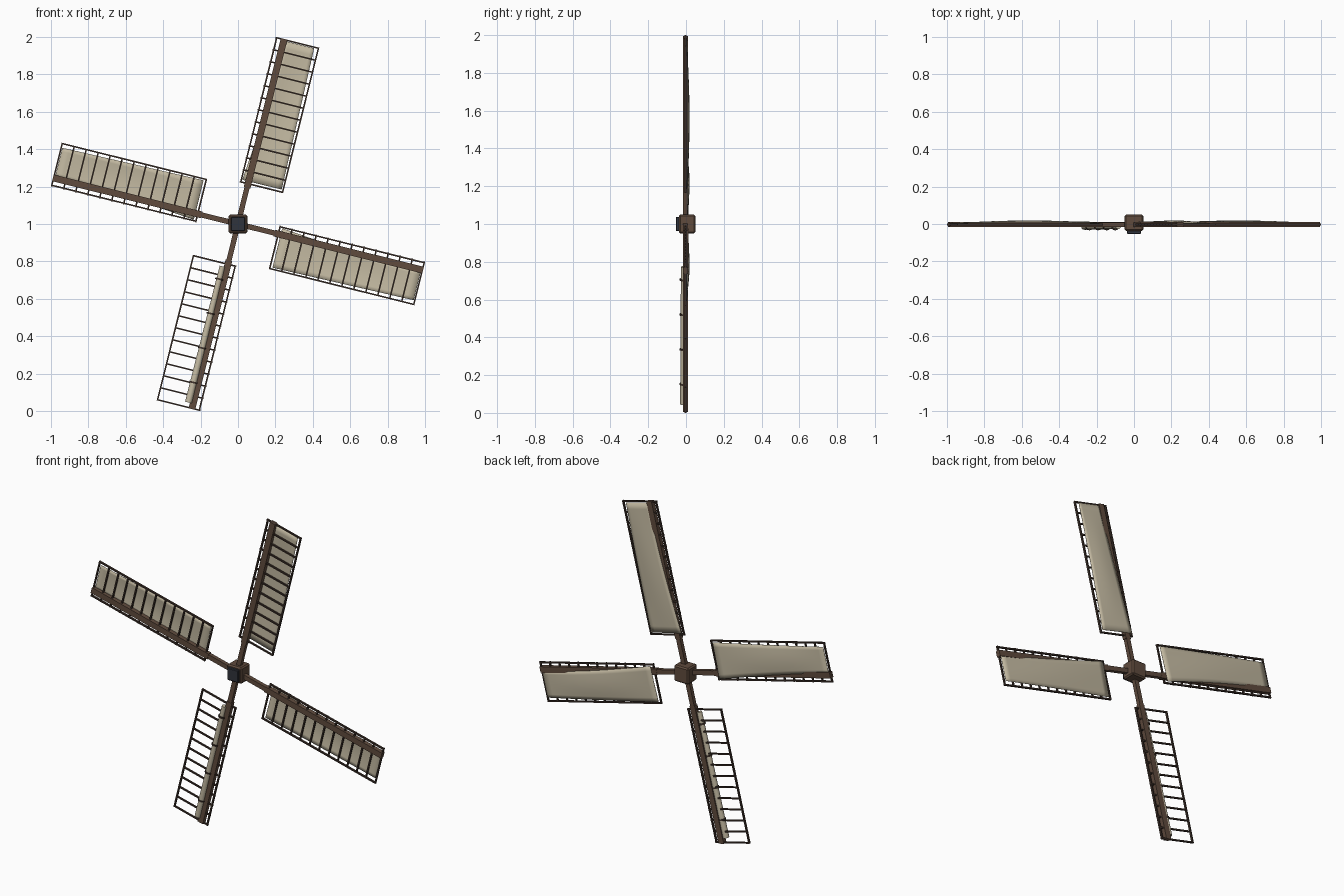
import bpy, bmesh, math
from mathutils import Matrix, Vector

cube = bpy.data.objects.get("Cube")
if cube:
    bpy.data.objects.remove(cube, do_unlink=True)


def material(name, rgb):
    m = bpy.data.materials.new(name)
    m.use_nodes = True
    m.diffuse_color = (*rgb, 1)
    m.node_tree.nodes["Principled BSDF"].inputs["Base Color"].default_value = (*rgb, 1)
    return m


TIMBER = material("brown timber", (0.115, 0.07, 0.047))
LATTICE = material("dark lattice wood", (0.05, 0.032, 0.024))
CANVAS = material("cream canvas", (0.55, 0.49, 0.36))
IRON = material("dark iron", (0.03, 0.034, 0.045))

INNER, OUTER = 0.222, 1.02      # span of the lattice along an arm
LEAD, TRAIL = -0.04, 0.19       # lattice edges either side of the arm
BAYS = 12


def finish(bm, name, mat, matrix, smooth=False):
    bmesh.ops.recalc_face_normals(bm, faces=bm.faces)
    me = bpy.data.meshes.new(name)
    bm.to_mesh(me)
    bm.free()
    me.materials.append(mat)
    for p in me.polygons:
        p.use_smooth = smooth
    ob = bpy.data.objects.new(name, me)
    bpy.context.collection.objects.link(ob)
    ob.matrix_world = matrix
    return ob


def add_box(bm, lo, hi):
    lo, hi = Vector(lo), Vector(hi)
    bmesh.ops.create_cube(bm, size=1, matrix=Matrix.Translation((lo + hi) / 2)
                          @ Matrix.Diagonal((*(hi - lo), 1)))


def bevel(ob, width):
    mod = ob.modifiers.new("worn edges", "BEVEL")
    mod.width = width
    mod.segments = 1


def stock(name, matrix):
    bm = bmesh.new()
    add_box(bm, (-0.014, -0.015, 0), (0.014, 0.009, 0.25))
    add_box(bm, (-0.018, -0.017, 0.2), (0.018, 0.01, OUTER))
    finish(bm, name, TIMBER, matrix)


def lattice(name, matrix):
    bm = bmesh.new()
    r = 0.004
    for v in (LEAD, TRAIL):
        add_box(bm, (v - r, -0.009, INNER - r), (v + r, 0.003, OUTER))
    for i in range(BAYS + 1):
        u = INNER + (OUTER - r - INNER) * i / BAYS
        add_box(bm, (LEAD - 0.006, -0.008, u - r), (TRAIL + r, 0.002, u + r))
    finish(bm, name, LATTICE, matrix)


def spread_sail(name, matrix):
    # Billowing cloth whose leading edge draws in towards the tip
    bm = bmesh.new()
    nu, nv = 20, 8
    rows = []
    for i in range(nu + 1):
        s = i / nu
        u = 0.235 + 0.775 * s
        left = -0.035 + 0.045 * math.sin(s * math.pi / 2)
        right = 0.182 - 0.014 * s
        row = []
        for j in range(nv + 1):
            t = j / nv
            bulge = math.sin(math.pi * s) * (0.4 + 0.6 * math.sin(math.pi * t))
            y = 0.004 + 0.007 * (1 - s) * (1 - t) + 0.012 * bulge
            row.append(bm.verts.new((left + (right - left) * t, y, u)))
        rows.append(row)
    for a, b in zip(rows, rows[1:]):
        for j in range(nv):
            bm.faces.new((a[j], a[j + 1], b[j + 1], b[j]))
    ob = finish(bm, name, CANVAS, matrix, True)
    mod = ob.modifiers.new("cloth thickness", "SOLIDIFY")
    mod.thickness = 0.002
    mod.offset = 0


def furled_sail(matrix):
    # Cloth rolled against the arm, held by ties
    bm = bmesh.new()
    bmesh.ops.create_cone(bm, cap_ends=True, segments=12, radius1=0.015, radius2=0.019,
                          depth=0.75, matrix=Matrix.Translation((0.026, -0.012, 0.615)))
    ob = finish(bm, "furled_sail", CANVAS, matrix, True)
    bpy.context.view_layer.objects.active = ob
    ob.select_set(True)
    bpy.ops.object.shade_smooth_by_angle()
    ob.select_set(False)
    bm = bmesh.new()
    for i in range(4):
        bmesh.ops.create_cone(bm, cap_ends=True, segments=12, radius1=0.022, radius2=0.022,
                              depth=0.009,
                              matrix=Matrix.Translation((0.026, -0.012, 0.31 + 0.19 * i)))
    finish(bm, "sail_ties", LATTICE, matrix)


# Four arms, one with its cloth furled
centre = Matrix.Translation((0, 0, 1))
for k, side in enumerate(("upper", "left", "lower", "right")):
    m = centre @ Matrix.Rotation(math.radians(14 + 90 * k), 4, "Y")
    stock(side + "_stock", m)
    lattice(side + "_lattice", m)
    if side == "lower":
        furled_sail(m)
    else:
        spread_sail(side + "_sail", m)

# Hub block and its iron front plate
bm = bmesh.new()
add_box(bm, (-0.05, -0.038, -0.05), (0.05, 0.05, 0.05))
bevel(finish(bm, "hub", TIMBER, centre), 0.008)
bm = bmesh.new()
add_box(bm, (-0.038, -0.054, -0.038), (0.038, -0.03, 0.038))
bevel(finish(bm, "hub_plate", IRON, centre), 0.004)
